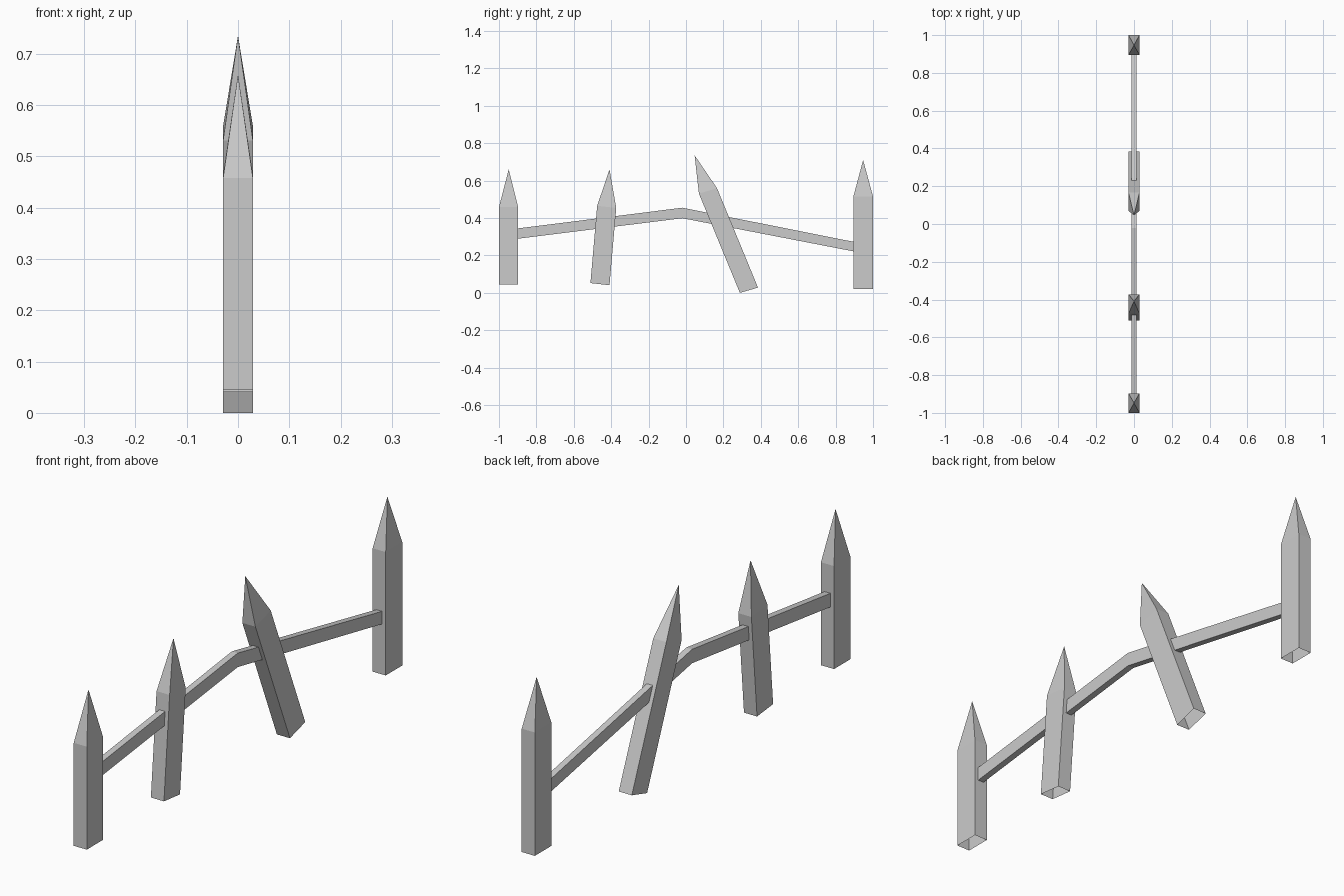
import bpy, bmesh
from mathutils import Vector

cube = bpy.data.objects.get("Cube")
if cube:
    bpy.data.objects.remove(cube, do_unlink=True)

grey = bpy.data.materials.new("plain grey")
grey.use_nodes = True
grey.diffuse_color = (0.6, 0.6, 0.6, 1)
grey.node_tree.nodes["Principled BSDF"].inputs["Base Color"].default_value = (0.6, 0.6, 0.6, 1)


def finish(name, bm):
    bmesh.ops.recalc_face_normals(bm, faces=bm.faces)
    mesh = bpy.data.meshes.new(name)
    bm.to_mesh(mesh)
    bm.free()
    mesh.materials.append(grey)
    bpy.context.collection.objects.link(bpy.data.objects.new(name, mesh))


def ring(bm, half_width, low, high):
    """Four corners across x, joining two (y, z) points."""
    return [bm.verts.new((x, *p)) for x, p in
            ((-half_width, low), (half_width, low), (half_width, high), (-half_width, high))]


def bridge(bm, a, b):
    for i in range(4):
        j = (i + 1) % 4
        bm.faces.new((a[i], a[j], b[j], b[i]))


def picket(name, front, back, rise, tip):
    """Open-bottomed pointed post; front and back are the foot edges in (y, z)."""
    front, back, rise = Vector(front), Vector(back), Vector(rise)
    bm = bmesh.new()
    foot = ring(bm, 0.029, front, back)
    shoulder = ring(bm, 0.029, front + rise, back + rise)
    bridge(bm, foot, shoulder)
    point = bm.verts.new((0, *tip))
    for i in range(4):
        bm.faces.new((shoulder[i], shoulder[(i + 1) % 4], point))
    finish(name, bm)


# Four pickets, the middle two leaning
picket("front_picket", (-1, 0.045), (-0.897, 0.045), (0, 0.413), (-0.948, 0.66))
picket("leaning_picket", (-0.511, 0.052), (-0.409, 0.041), (0.036, 0.413), (-0.409, 0.66))
picket("fallen_picket", (0.288, 0), (0.385, 0.028), (-0.219, 0.531), (0.046, 0.735))
picket("back_picket", (0.895, 0.02), (1, 0.02), (0, 0.495), (0.947, 0.71))

# Bent rail running through the pickets
bm = bmesh.new()
stations = [ring(bm, 0.013, (y, low), (y, high)) for y, low, high in
            ((-0.91, 0.288, 0.343), (-0.02, 0.399, 0.455), (0.91, 0.219, 0.27))]
for a, b in zip(stations, stations[1:]):
    bridge(bm, a, b)
bm.faces.new(stations[0])
bm.faces.new(stations[-1])
finish("bent_rail", bm)
